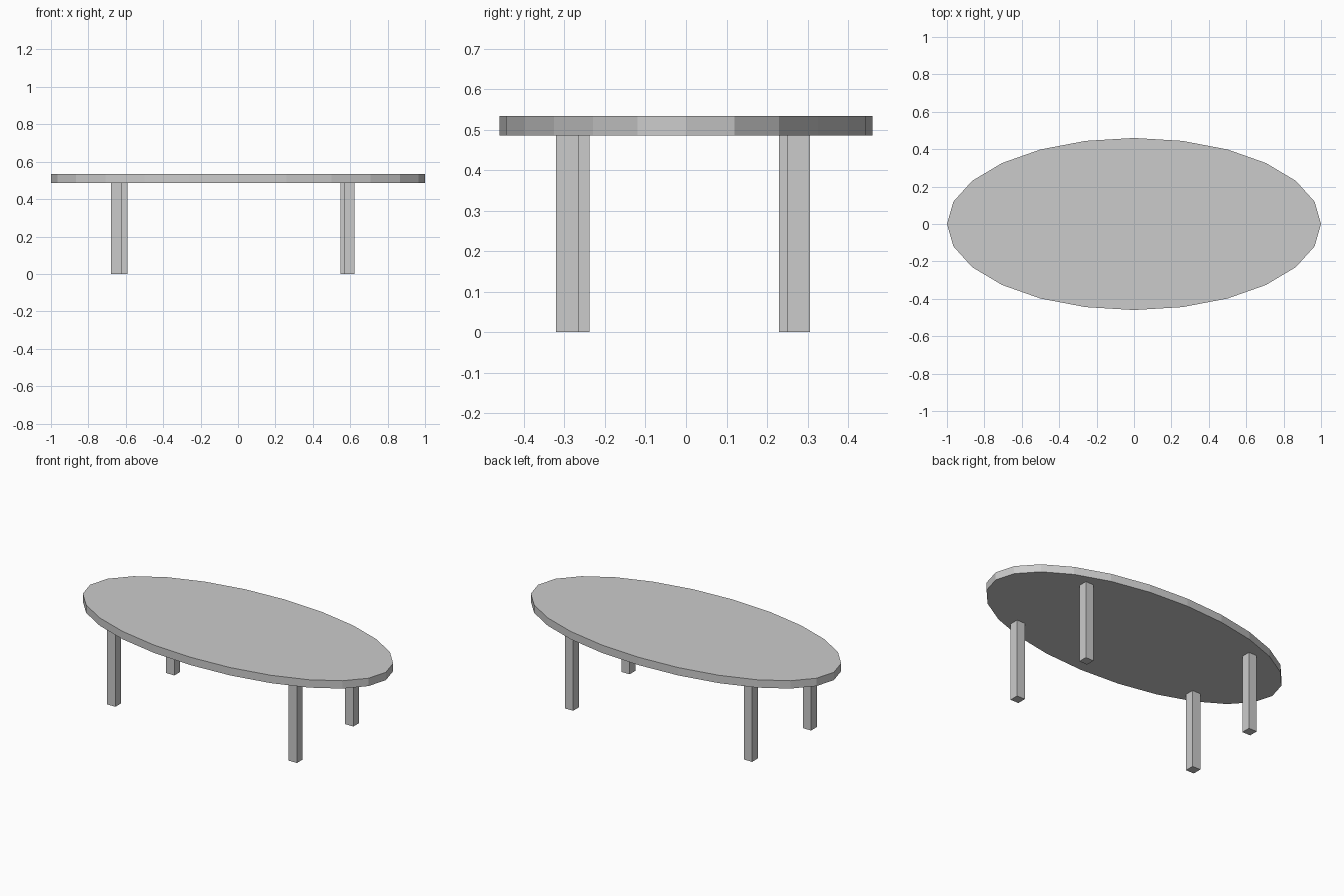
import bpy

if "Cube" in bpy.data.objects:
    bpy.data.objects.remove(bpy.data.objects["Cube"])

TOP_Z, UNDER_Z = 0.533, 0.485
LEG_W = 0.056

# Oval tabletop: 24-sided flat-shaded disc
bpy.ops.mesh.primitive_cylinder_add(vertices=24, radius=1, depth=TOP_Z - UNDER_Z,
                                    location=(0, 0, (TOP_Z + UNDER_Z) / 2))
top = bpy.context.object
top.name = "tabletop"
top.scale = (1, 0.46, 1)
bpy.ops.object.transform_apply(location=False, rotation=False, scale=True)

# Square legs, slightly irregularly placed
legs = {
    "front_left_leg": (-0.651, -0.266),
    "front_right_leg": (0.595, -0.293),
    "back_left_leg": (-0.619, 0.258),
    "back_right_leg": (0.577, 0.278),
}
for name, (x, y) in legs.items():
    bpy.ops.mesh.primitive_cube_add(size=1, location=(x, y, UNDER_Z / 2))
    leg = bpy.context.object
    leg.name = name
    leg.scale = (LEG_W, LEG_W, UNDER_Z)
    bpy.ops.object.transform_apply(location=False, rotation=False, scale=True)
